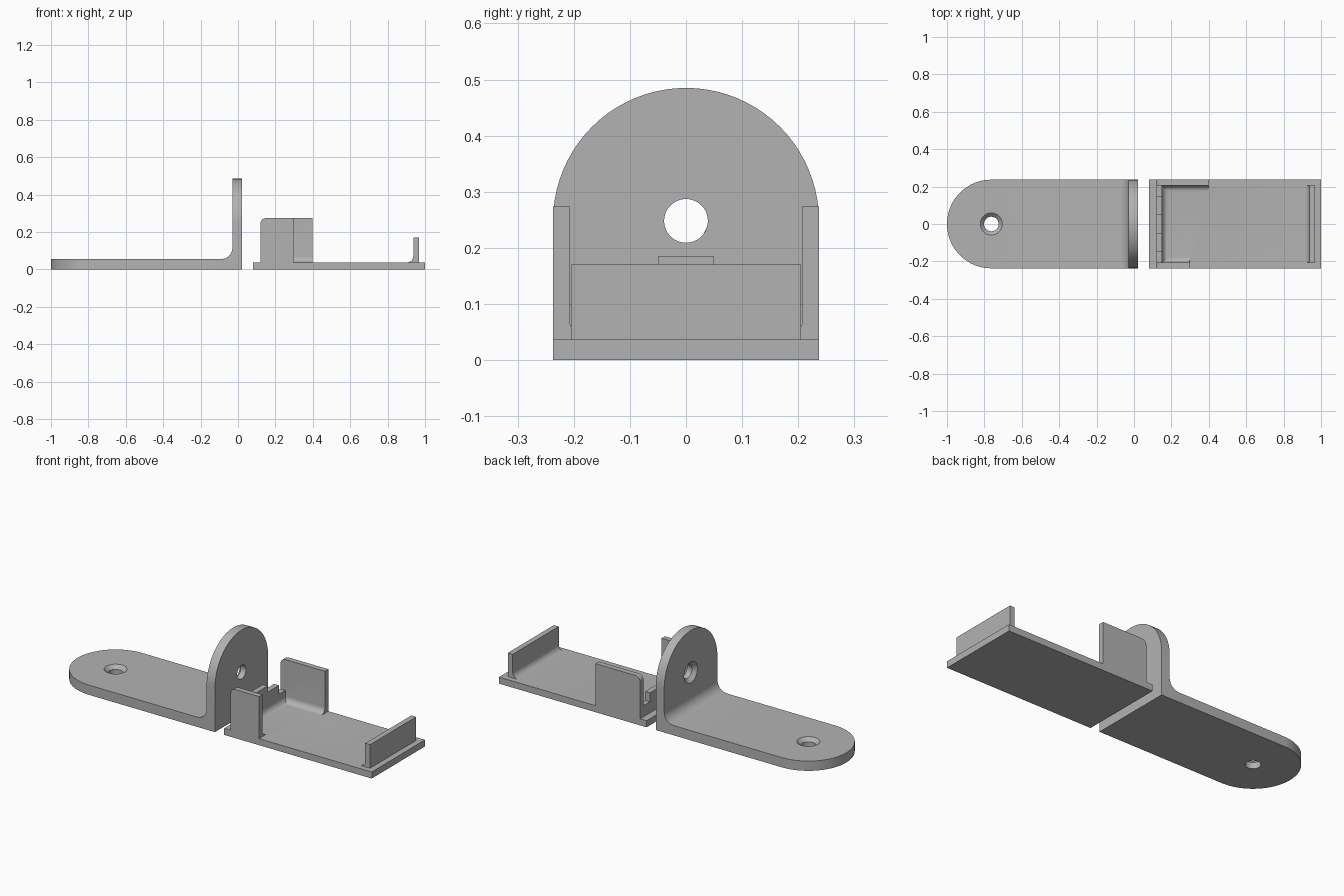
import bpy, bmesh
from math import pi, cos, sin, radians
from mathutils import Matrix, Vector

cube = bpy.data.objects.get("Cube")
if cube:
    bpy.data.objects.remove(cube, do_unlink=True)

grey = bpy.data.materials.new("plain grey")
grey.use_nodes = True
grey.diffuse_color = (0.45, 0.45, 0.45, 1)
grey.node_tree.nodes["Principled BSDF"].inputs["Base Color"].default_value = grey.diffuse_color

W = 0.237       # half width of both parts
BASE = 0.055    # bracket plate thickness
FLOOR = 0.037   # tray floor thickness


def add_object(name, bm):
    bmesh.ops.recalc_face_normals(bm, faces=bm.faces)
    mesh = bpy.data.meshes.new(name)
    bm.to_mesh(mesh)
    bm.free()
    mesh.materials.append(grey)
    ob = bpy.data.objects.new(name, mesh)
    bpy.context.collection.objects.link(ob)
    return ob


def prism(name, points, axis, start, end):
    """Extrude a 2D outline along an axis; points use the other two axes in order."""
    place = {"x": lambda p, d: (d, p[0], p[1]),
             "y": lambda p, d: (p[0], d, p[1]),
             "z": lambda p, d: (p[0], p[1], d)}[axis]
    bm = bmesh.new()
    face = bm.faces.new([bm.verts.new(place(p, start)) for p in points])
    new = bmesh.ops.extrude_face_region(bm, geom=[face], use_keep_orig=True)["geom"]
    shift = Vector(place((0, 0), end - start))
    bmesh.ops.translate(bm, vec=shift, verts=[v for v in new if isinstance(v, bmesh.types.BMVert)])
    return add_object(name, bm)


def arc(cx, cy, r, a0, a1, n):
    angles = [radians(a0 + (a1 - a0) * i / n) for i in range(n + 1)]
    return [(cx + r * cos(a), cy + r * sin(a)) for a in angles]


def box(x0, x1, y0, y1):
    return [(x0, y0), (x1, y0), (x1, y1), (x0, y1)]


def fillet(x, y, r, side):
    """Concave corner filler rising at (x, y) and spreading towards side."""
    curve = arc(x + side * r, y + r, r, 270, 180 if side > 0 else 360, 10)
    return [(x, y)] + curve


def cone(name, r1, r2, depth, matrix):
    bm = bmesh.new()
    bmesh.ops.create_cone(bm, cap_ends=True, segments=48, radius1=r1, radius2=r2,
                          depth=depth, matrix=matrix)
    return add_object(name, bm)


def combine(target, others, operation):
    bpy.context.view_layer.objects.active = target
    for other in others:
        mod = target.modifiers.new("combine", "BOOLEAN")
        mod.operation = operation
        mod.solver = "EXACT"
        mod.object = other
        bpy.ops.object.modifier_apply(modifier=mod.name)
        bpy.data.objects.remove(other, do_unlink=True)


def finish(ob):
    bpy.ops.object.select_all(action="DESELECT")
    ob.select_set(True)
    bpy.context.view_layer.objects.active = ob
    bpy.ops.object.shade_smooth_by_angle(angle=radians(30))


# Angle bracket: round-ended foot, round-topped upright and inner fillet
centre_x, centre_z = -1 + W, 0.248
bracket = prism("angle_bracket", [(0.022, -W), (0.022, W)] + arc(centre_x, 0, W, 90, 270, 40),
                "z", 0, BASE)
upright = prism("upright", [(-W, BASE), (W, BASE)] + arc(0, centre_z, W, 0, 180, 40),
                "x", -0.03, 0.022)
bend = prism("bend", fillet(-0.03, BASE, 0.06, -1), "y", -W, W)
combine(bracket, [upright, bend], "UNION")

# Countersunk screw holes in both legs, sunk from the inside faces
foot_hole = Matrix.Translation((centre_x, 0, BASE))
upright_hole = Matrix.Translation((-0.03, 0, centre_z)) @ Matrix.Rotation(-pi / 2, 4, "Y")
for m in (foot_hole, upright_hole):
    drill = cone("drill", 0.039, 0.039, 0.3, m)
    sink = cone("countersink", 0.039, 0.069, 0.03, m @ Matrix.Translation((0, 0, -0.005)))
    combine(bracket, [drill, sink], "DIFFERENCE")
finish(bracket)

# Tray floor
tray = prism("tray", box(0.08, 1, -W, W), "z", 0, FLOOR)
inner, rear, wall_top, r = 0.207, 0.15, 0.274, 0.033
parts = []

# Side walls of different length, with rounded rear corner and inner fillet
for side, end in ((1, 0.397), (-1, 0.297)):
    outline = [(0.12, FLOOR), (end, FLOOR), (end, wall_top)] + arc(0.15, wall_top - 0.03, 0.03, 90, 180, 10)
    parts.append(prism("side_wall", outline, "y", side * inner, side * W))
    parts.append(prism("side_fillet", fillet(side * inner, FLOOR, r, -side), "x", rear, end))

# Stepped rear wall with raised centre tab
half = [(0.05, 0.185), (0.05, 0.15), (0.15, 0.15), (0.15, 0.1), (inner, 0.1), (inner, FLOOR)]
outline = half + [(-y, z) for y, z in reversed(half)]
parts.append(prism("rear_wall", outline, "x", 0.12, rear))
parts.append(prism("rear_fillet", fillet(rear, FLOOR, r, 1), "y", -inner, inner))

# End lip with inner fillet
lip = [(0.967, FLOOR), (0.967, 0.17), (0.937, 0.17)] + arc(0.937 - r, FLOOR + r, r, 360, 270, 10)
parts.append(prism("end_lip", lip, "y", -0.205, 0.205))

combine(tray, parts, "UNION")
finish(tray)
